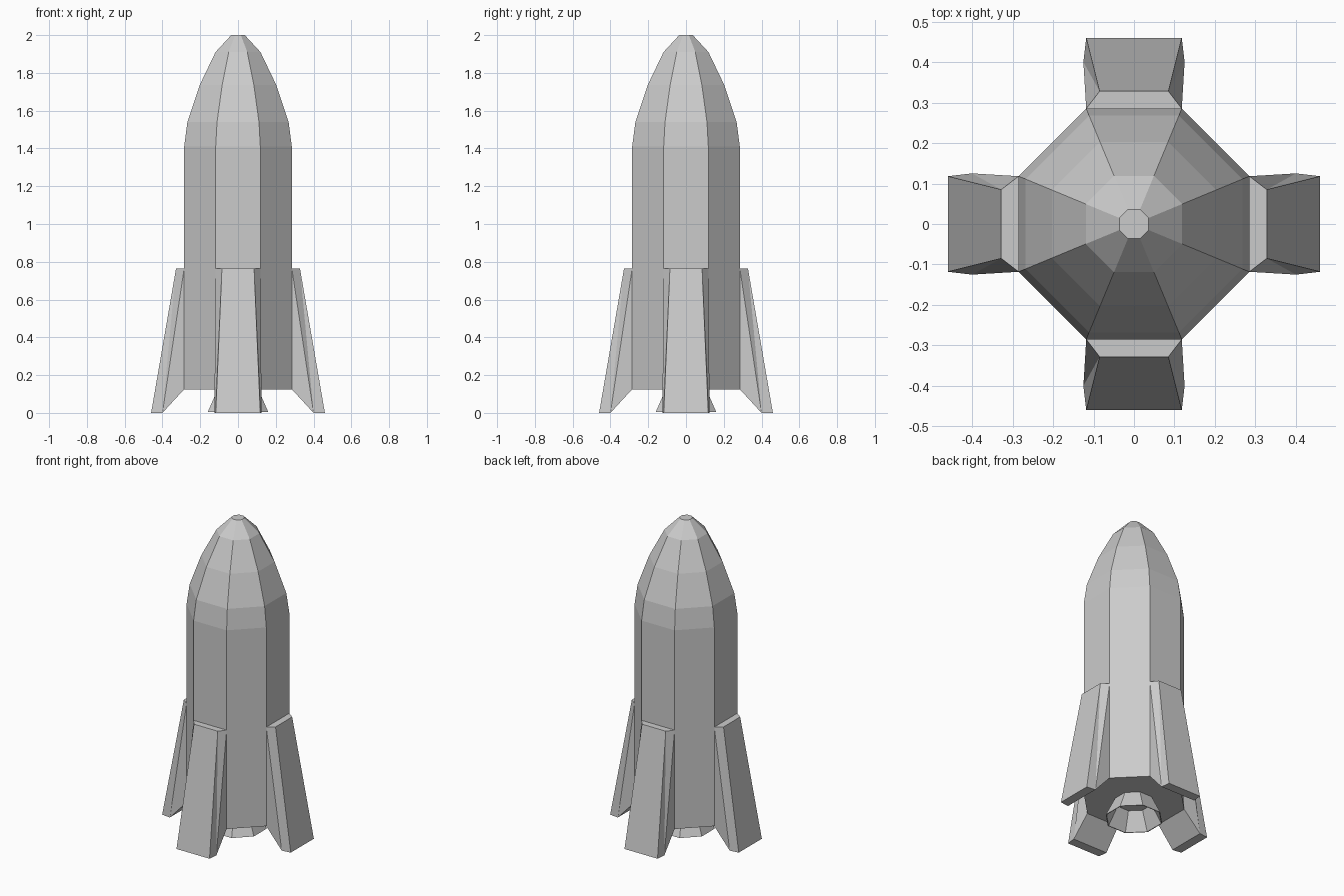
import bpy, math
from mathutils import Matrix

if "Cube" in bpy.data.objects:
    bpy.data.objects.remove(bpy.data.objects["Cube"])

SIDES = 8
K = 1 / math.cos(math.pi / SIDES)   # flat distance -> corner radius


def make(name, verts, faces):
    me = bpy.data.meshes.new(name)
    me.from_pydata(verts, [], faces)
    me.update()
    ob = bpy.data.objects.new(name, me)
    bpy.context.collection.objects.link(ob)
    return ob


def lathe(name, profile):
    """Octagonal solid from (flat distance, z) rings, capped at both ends."""
    verts, faces = [], []
    for r, z in profile:
        for i in range(SIDES):
            a = (i + 0.5) * 2 * math.pi / SIDES
            verts.append((r * K * math.cos(a), r * K * math.sin(a), z))
    for j in range(len(profile) - 1):
        for i in range(SIDES):
            n = (i + 1) % SIDES
            a, b = j * SIDES, (j + 1) * SIDES
            faces.append((a + i, a + n, b + n, b + i))
    faces.append(tuple(reversed(range(SIDES))))
    last = (len(profile) - 1) * SIDES
    faces.append(tuple(range(last, last + SIDES)))
    return make(name, verts, faces)


# Hull with faceted nose
lathe("hull", [(0.285, 0.125), (0.285, 1.41), (0.268, 1.54),
               (0.203, 1.735), (0.119, 1.91), (0.036, 2.0)])

# Flared hollow engine nozzle: inner wall up from the rim, outer wall back down
lathe("nozzle", [(0.107, 0.126), (0.16, 0.005), (0.155, 0.005), (0.10, 0.12)])

# Four tapered fins, each built from one mirrored half section
half = [(0.285, 0.118, 0.765), (0.328, 0.085, 0.765), (0.46, 0.118, 0.0),
        (0.40, 0.125, 0.0), (0.285, 0.118, 0.125)]
fin_verts = half + [(x, -y, z) for x, y, z in half]
side = [(0, 1, 3), (1, 2, 3), (0, 3, 4)]
fin_faces = [tuple(i for i in reversed(f)) for f in side]
fin_faces = side + [tuple(i + 5 for i in reversed(f)) for f in side]
fin_faces += [(0, 5, 6, 1), (1, 6, 7, 2), (2, 7, 8, 3), (3, 8, 9, 4)]

for k, label in enumerate(("right", "back", "left", "front")):
    fin = make(label + "_fin", fin_verts, fin_faces)
    fin.data.transform(Matrix.Rotation(k * math.pi / 2, 4, 'Z'))
